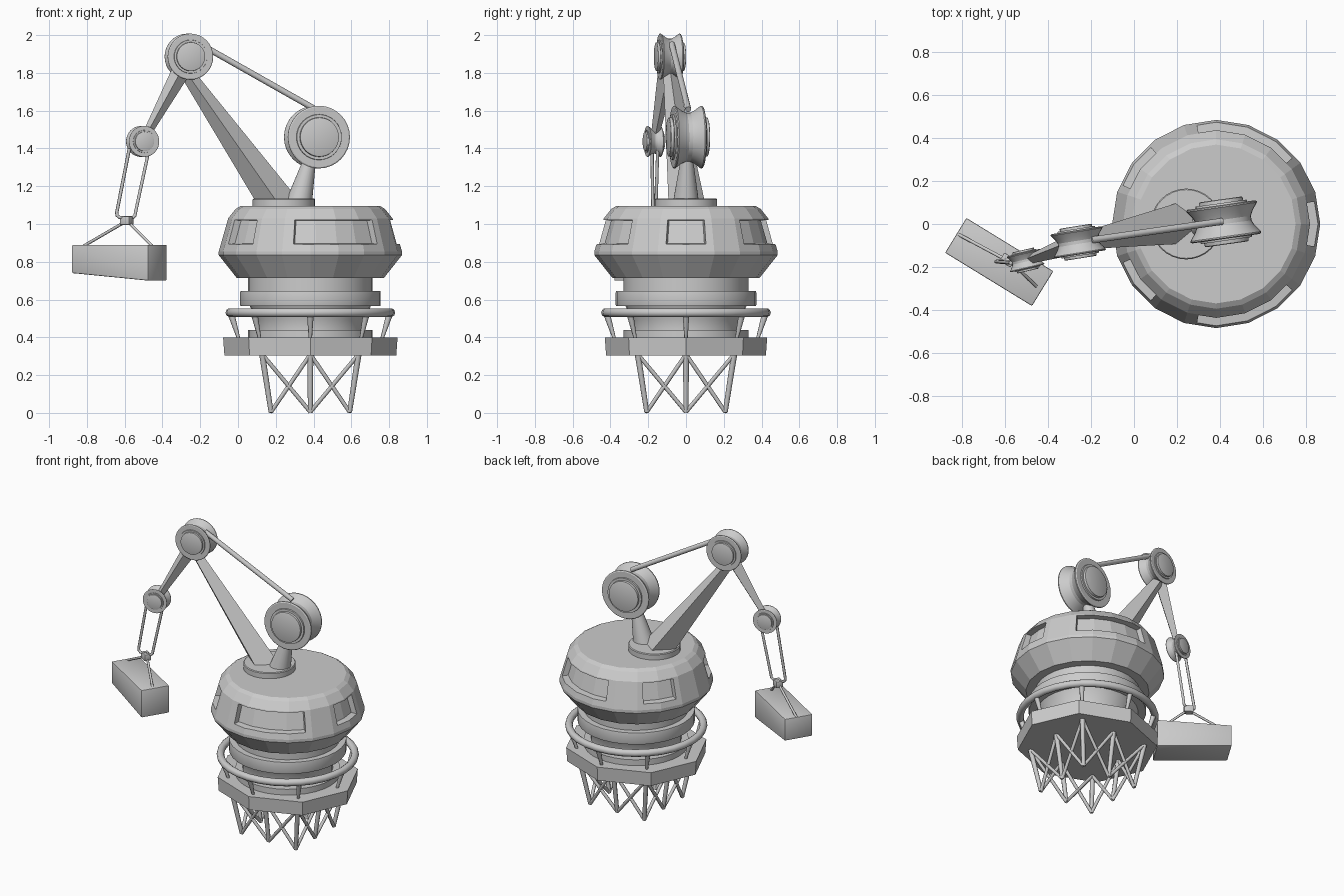
import bpy, bmesh
from math import sin, cos, radians, pi
from mathutils import Vector, Matrix

if "Cube" in bpy.data.objects:
    bpy.data.objects.remove(bpy.data.objects["Cube"])

CX = 0.383  # axis of the tower


def make(name, bm, smooth=25):
    bmesh.ops.recalc_face_normals(bm, faces=bm.faces)
    me = bpy.data.meshes.new(name)
    bm.to_mesh(me)
    bm.free()
    ob = bpy.data.objects.new(name, me)
    bpy.context.collection.objects.link(ob)
    bpy.ops.object.select_all(action='DESELECT')
    bpy.context.view_layer.objects.active = ob
    ob.select_set(True)
    if smooth:
        bpy.ops.object.shade_smooth_by_angle(angle=radians(smooth))
    return ob


def lathe(name, prof, n=32, mat=Matrix(), smooth=25):
    """Capped solid of revolution about local z from (radius, height) points."""
    bm = bmesh.new()
    rings = [[bm.verts.new(mat @ Vector((r * cos(2*pi*i/n), r * sin(2*pi*i/n), z)))
              for i in range(n)] for r, z in prof]
    for a, b in zip(rings, rings[1:]):
        for i in range(n):
            j = (i + 1) % n
            bm.faces.new((a[i], a[j], b[j], b[i]))
    bm.faces.new(rings[0])
    bm.faces.new(rings[-1])
    return make(name, bm, smooth)


def rod(name, p, q, r1, r2=None, n=8, smooth=50):
    """Tapered bar between two points."""
    p, q = Vector(p), Vector(q)
    d = q - p
    z = d.normalized()
    x = Vector((0, 1, 0)).cross(z).normalized()
    y = z.cross(x)
    mat = Matrix((x, y, z)).transposed().to_4x4()
    mat.translation = p
    return lathe(name, [(r1, 0), (r2 or r1, d.length)], n, mat, smooth)


def tube(name, pts, r):
    """Round tube through points."""
    cu = bpy.data.curves.new(name, 'CURVE')
    cu.dimensions = '3D'
    cu.bevel_depth, cu.bevel_resolution, cu.use_fill_caps = r, 2, True
    sp = cu.splines.new('POLY')
    sp.points.add(len(pts) - 1)
    for s, p in zip(sp.points, pts):
        s.co = (*p, 1)
    ob = bpy.data.objects.new(name, cu)
    bpy.context.collection.objects.link(ob)
    return ob


def box(name, center, size, rot=0, bevel=0.004, edit=None):
    bm = bmesh.new()
    bmesh.ops.create_cube(bm, size=1)
    bmesh.ops.scale(bm, vec=size, verts=bm.verts)
    if edit:
        edit(bm)
    bmesh.ops.bevel(bm, geom=bm.edges[:], offset=bevel, segments=2, affect='EDGES', profile=0.5)
    bm.transform(Matrix.Translation(center) @ Matrix.Rotation(rot, 4, 'Z'))
    return make(name, bm, 30)


axis = Matrix.Translation((CX, 0, 0))

# rotating cabin, 20 sided
cabin = lathe("cabin", [(0.39, 0.715), (0.485, 0.835), (0.485, 0.855), (0.435, 1.03),
                        (0.395, 1.08), (0.37, 1.095)], 20, axis, 0)


def window_cutter(mid, half, steps):
    bm = bmesh.new()
    prof = [(0.432, 0.897), (0.55, 0.885), (0.55, 1.032), (0.397, 1.018)]
    rings = []
    for i in range(steps + 1):
        a = radians(mid - half + 2 * half * i / steps)
        rings.append([bm.verts.new((CX + r * cos(a), r * sin(a), z)) for r, z in prof])
    for a, b in zip(rings, rings[1:]):
        for i in range(4):
            j = (i + 1) % 4
            bm.faces.new((a[i], a[j], b[j], b[i]))
    bm.faces.new(rings[0])
    bm.faces.new(rings[-1])
    ob = make("window_cutter", bm, 0)
    ob.hide_render = True
    ob.hide_set(True)
    return ob


# recessed windows
for mid, half, steps in ((0, 13, 2), (71, 30, 4), (-71, 30, 4), (144, 13.5, 2), (-144, 13.5, 2)):
    m = cabin.modifiers.new("window", 'BOOLEAN')
    m.operation, m.solver, m.object = 'DIFFERENCE', 'EXACT', window_cutter(mid, half, steps)

# neck between cabin and platform
lathe("neck", [(0.33, 0.40), (0.33, 0.44), (0.285, 0.44), (0.285, 0.49), (0.32, 0.565),
               (0.37, 0.565), (0.372, 0.572), (0.372, 0.638), (0.37, 0.645), (0.33, 0.645),
               (0.33, 0.72)], 32, axis)

# octagonal platform
lathe("platform", [(0.455, 0.305), (0.462, 0.40)], 8,
      axis @ Matrix.Diagonal((1, 0.93, 1, 1)), 0)

# handrail and posts
bm = bmesh.new()
N, M = 32, 10
ring = [[bm.verts.new((CX + (0.425 + 0.024*cos(2*pi*j/M)) * cos(2*pi*i/N),
                       (0.425 + 0.024*cos(2*pi*j/M)) * sin(2*pi*i/N),
                       0.531 + 0.024*sin(2*pi*j/M))) for j in range(M)] for i in range(N)]
for i in range(N):
    for j in range(M):
        bm.faces.new((ring[i][j], ring[(i+1) % N][j], ring[(i+1) % N][(j+1) % M], ring[i][(j+1) % M]))
make("handrail", bm, 50)
for k in range(8):
    c, s = cos(k*pi/4), sin(k*pi/4)
    rod("rail_post", (CX + 0.38*c, 0.38*s, 0.395), (CX + 0.42*c, 0.42*s, 0.525), 0.009, 0.018)

# square truss of legs with crossed braces
path = [(-1, -1), (0, -1), (1, -1), (1, 0), (1, 1), (0, 1), (-1, 1), (-1, 0)]
top = [Vector((CX + 0.255*x, 0.255*y, 0.31)) for x, y in path]
foot = [Vector((CX + 0.208*x, 0.208*y, 0.005)) for x, y in path]
for k in range(8):
    j = (k + 1) % 8
    rod("leg", foot[k], top[k], 0.013, 0.016)
    rod("brace", foot[k], top[j], 0.011)
    rod("brace", foot[j], top[k], 0.011)

# crane base and stem
lathe("crane_base", [(0.165, 1.09), (0.165, 1.13), (0.16, 1.135)], 32,
      Matrix.Translation((0.243, 0, 0)))
rod("winch_stem", (0.325, 0, 1.12), (0.385, 0.005, 1.36), 0.068, 0.03, 24)


def pulley(name, pos, r, w, turn):
    half = [(0.58*r, 1.2*w), (0.62*r, 1.17*w), (0.63*r, 1.0*w), (0.72*r, 1.0*w), (0.73*r, 0.9*w),
            (0.96*r, 0.9*w), (r, 0.85*w), (r, 0.78*w), (0.85*r, 0.4*w), (0.78*r, 0.12*w)]
    prof = half + [(a, -b) for a, b in reversed(half)]
    mat = Matrix.Translation(pos) @ Matrix.Rotation(radians(turn), 4, 'Z') \
        @ Matrix.Rotation(pi/2, 4, 'X')
    lathe(name, prof, 32, mat)


# pulleys
elbow, wrist = Vector((-0.26, -0.085, 1.886)), Vector((-0.505, -0.17, 1.437))
pulley("winch_drum", (0.418, 0.01, 1.46), 0.166, 0.088, 8)
pulley("boom_pulley", elbow, 0.122, 0.063, 9)
pulley("arm_pulley", wrist, 0.082, 0.042, 13)

# boom, fore arm and cable
rod("boom", (0.225, 0.006, 1.09), (-0.285, -0.087, 1.82), 0.098, 0.034, 4, 0)
d = (wrist - elbow).normalized()
rod("fore_arm", elbow + d*0.07, wrist - d*0.045, 0.05, 0.022, 4, 0)
rod("winch_cable", (-0.20, -0.075, 1.952), (0.41, 0.012, 1.607), 0.016, n=12)

# hoist loop around the arm pulley
loop = [(-0.575, -0.18, 1.40), (-0.642, -0.175, 1.06), (-0.64, -0.174, 1.045), (-0.628, -0.173, 1.035),
        (-0.555, -0.165, 1.035), (-0.545, -0.162, 1.045), (-0.543, -0.16, 1.06), (-0.472, -0.15, 1.39)]
tube("hoist_loop", loop, 0.009)

# hook block, slings and crate
box("hook_block", (-0.59, -0.168, 1.018), (0.06, 0.045, 0.045), radians(-31))
rod("sling", (-0.60, -0.165, 1.01), (-0.815, -0.05, 0.885), 0.008)
rod("sling", (-0.58, -0.17, 1.01), (-0.455, -0.29, 0.885), 0.008)


def slope_bottom(bm):
    for v in bm.verts:
        if v.co.z < 0 and v.co.x < 0:
            v.co.z += 0.04


box("crate", (-0.628, -0.177, 0.795), (0.475, 0.19, 0.19), radians(-31.5), 0.006, slope_bottom)
